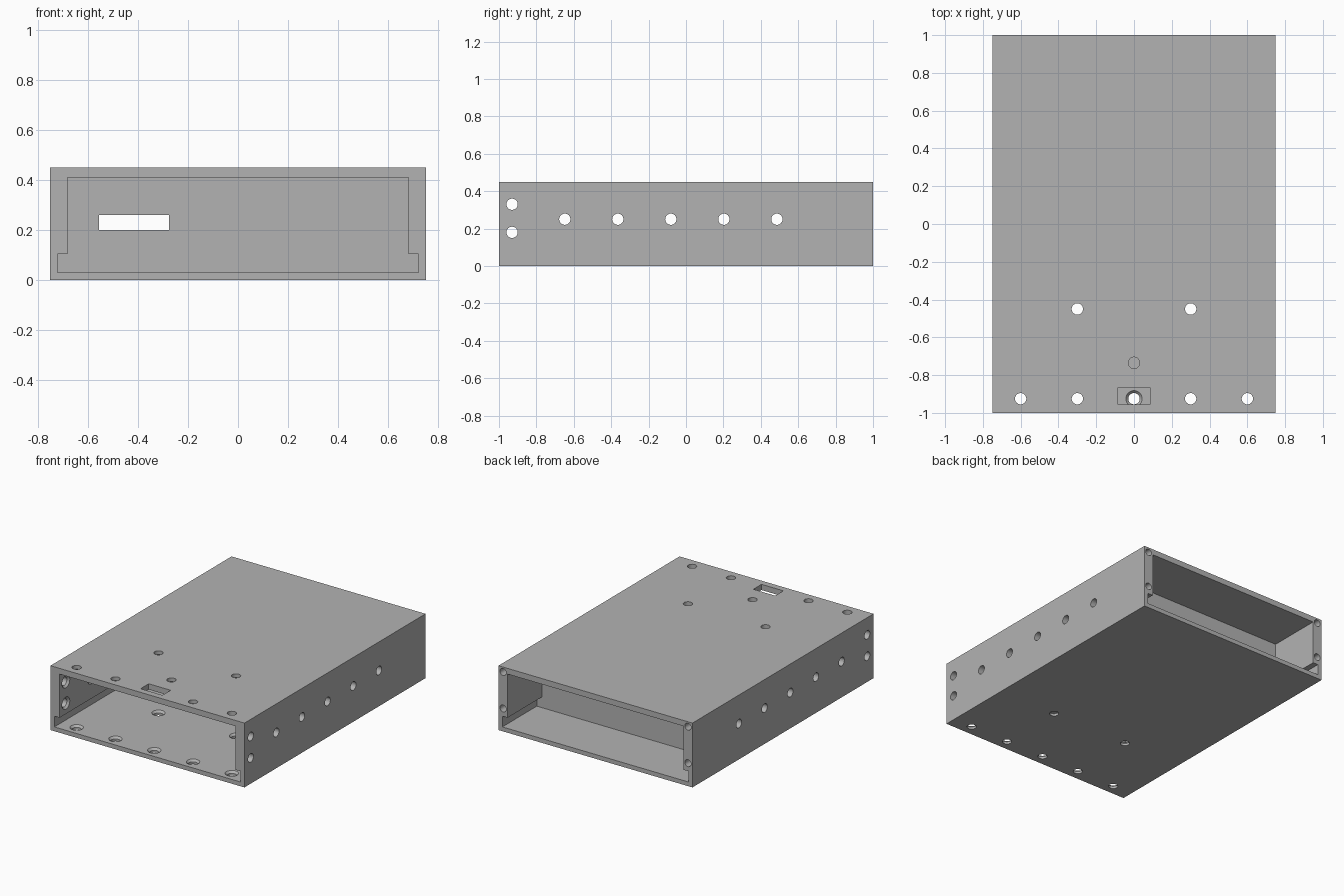
import bpy, bmesh, math
from mathutils import Matrix, Vector

if "Cube" in bpy.data.objects:
    bpy.data.objects.remove(bpy.data.objects["Cube"], do_unlink=True)

W, H = 0.75, 0.45            # half width, height
SIDE, ROOF, FLOOR = 0.68, 0.41, 0.03

grey = bpy.data.materials.new("plain grey")
grey.use_nodes = True
grey.diffuse_color = (0.45, 0.45, 0.45, 1)
grey.node_tree.nodes["Principled BSDF"].inputs["Base Color"].default_value = (0.45, 0.45, 0.45, 1)


def make(name, bm):
    bmesh.ops.recalc_face_normals(bm, faces=bm.faces)
    mesh = bpy.data.meshes.new(name)
    bm.to_mesh(mesh)
    bm.free()
    mesh.materials.append(grey)
    obj = bpy.data.objects.new(name, mesh)
    bpy.context.collection.objects.link(obj)
    return obj


def box(name, lo, hi):
    bm = bmesh.new()
    bmesh.ops.create_cube(bm, size=1)
    for v in bm.verts:
        v.co = [l + (c + 0.5) * (h - l) for l, h, c in zip(lo, hi, v.co)]
    return make(name, bm)


def cavity(y0, y1):
    """Cavity with a wider slot along the bottom of both sides."""
    half = [(0.72, FLOOR), (0.72, 0.105), (SIDE, 0.105), (SIDE, ROOF)]
    outline = half + [(-x, z) for x, z in reversed(half)]
    bm = bmesh.new()
    face = bm.faces.new([bm.verts.new((x, y0, z)) for x, z in outline])
    new = bmesh.ops.extrude_face_region(bm, geom=[face])["geom"]
    bmesh.ops.translate(bm, vec=(0, y1 - y0, 0),
                        verts=[g for g in new if isinstance(g, bmesh.types.BMVert)])
    return make("cavity_cutter", bm)


def drill(start, direction, profile, sides=32):
    """Round cutter from (depth, radius) steps, entering the surface at start."""
    bm = bmesh.new()
    turn = Vector(direction).to_track_quat('Z', 'Y').to_matrix().to_4x4()
    place = Matrix.Translation(start) @ turn
    rings = []
    for depth, r in profile:
        angles = [math.tau * i / sides for i in range(sides)]
        rings.append([bm.verts.new(place @ Vector((r * math.cos(a), r * math.sin(a), depth)))
                      for a in angles])
    for a, b in zip(rings, rings[1:]):
        for i in range(sides):
            j = (i + 1) % sides
            bm.faces.new((a[i], a[j], b[j], b[i]))
    bm.faces.new(rings[0])
    bm.faces.new(rings[-1])
    return make("drill_cutter", bm)


def screw_hole(start, direction, wall):
    """Through hole, countersunk on the inner face of the wall."""
    return drill(start, direction, [(-0.02, 0.03), (wall - 0.014, 0.03),
                                    (wall, 0.043), (wall + 0.005, 0.043)])


def cut(obj, cutter):
    mod = obj.modifiers.new("cut", 'BOOLEAN')
    mod.operation, mod.solver, mod.object = 'DIFFERENCE', 'EXACT', cutter
    bpy.context.view_layer.objects.active = obj
    bpy.ops.object.modifier_apply(modifier=mod.name)
    bpy.data.objects.remove(cutter, do_unlink=True)


# Case: solid block with a front and a rear bay, leaving a partition between
case = box("case", (-W, -1, 0), (W, 1, H))
cut(case, cavity(-1.1, 0.58))
cut(case, cavity(0.62, 1.1))

# Cable slot in the partition and rectangular opening in the roof
cut(case, box("slot_cutter", (-0.555, 0.55, 0.2), (-0.275, 0.65, 0.26)))
cut(case, box("switch_cutter", (-0.085, -0.955, 0.39), (0.085, -0.865, 0.5)))

# Floor and roof screw holes
front_row = [(x, -0.925) for x in (-0.6, -0.3, 0.3, 0.6)]
shared = front_row + [(-0.3, -0.45), (0.3, -0.45)]
for x, y in shared + [(0, -0.925)]:
    cut(case, screw_hole((x, y, 0), (0, 0, 1), FLOOR))
for x, y in shared + [(0, -0.735)]:
    cut(case, screw_hole((x, y, H), (0, 0, -1), H - ROOF))

# Side screw holes and blind holes in the rear rim
side_holes = [(-0.93, 0.33), (-0.93, 0.18)] + [(-0.648 + 0.2835 * i, 0.25) for i in range(5)]
for s in (-1, 1):
    for y, z in side_holes:
        cut(case, screw_hole((s * W, y, z), (-s, 0, 0), W - SIDE))
    for z in (0.415, 0.16):
        cut(case, drill((s * 0.715, 1, z), (0, -1, 0), [(-0.02, 0.024), (0.2, 0.024)]))

# Smooth the round holes, keep the case edges sharp
bpy.ops.object.select_all(action='DESELECT')
case.select_set(True)
bpy.context.view_layer.objects.active = case
bpy.ops.object.shade_smooth_by_angle(angle=math.radians(30))
